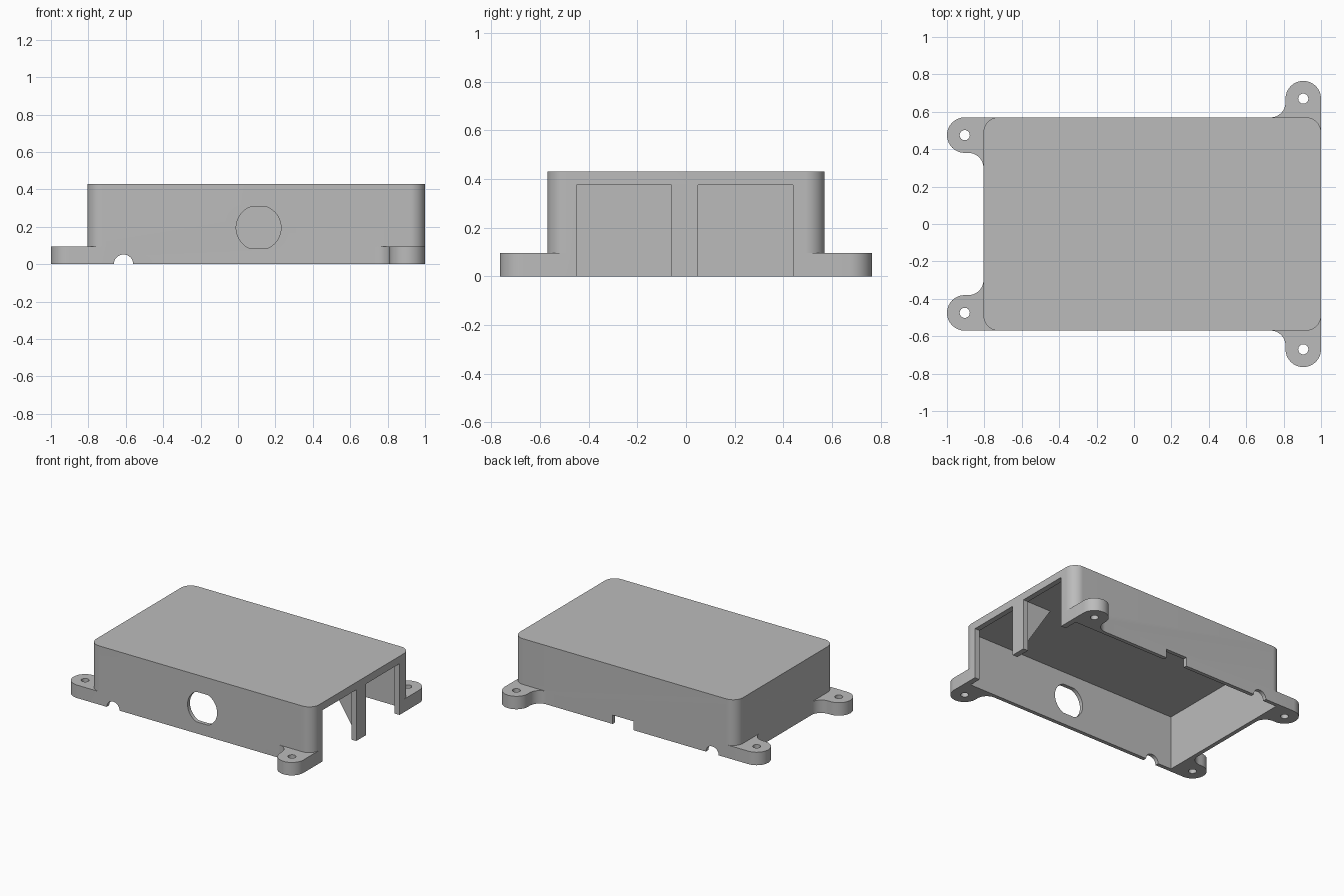
import bpy, bmesh
from math import sin, cos, radians

cube = bpy.data.objects.get("Cube")
if cube:
    bpy.data.objects.remove(cube, do_unlink=True)

grey = bpy.data.materials.new("plain_grey")
grey.use_nodes = True
grey.diffuse_color = (0.5, 0.5, 0.5, 1)
grey.node_tree.nodes["Principled BSDF"].inputs["Base Color"].default_value = (0.5, 0.5, 0.5, 1)


def arc(cx, cy, r, start, end, steps=16):
    angles = [radians(start + (end - start) * i / steps) for i in range(steps + 1)]
    return [(cx + r * cos(a), cy + r * sin(a)) for a in angles]


def circle(cx, cy, r, steps=32):
    return arc(cx, cy, r, 0, 360, steps)[:-1]


def rect(a0, a1, b0, b1):
    return [(a0, b0), (a1, b0), (a1, b1), (a0, b1)]


def prism(name, outline, lo, hi, axis="z"):
    """Extrude a flat outline along one axis."""
    place = {"x": lambda a, b, h: (h, a, b),
             "y": lambda a, b, h: (a, h, b),
             "z": lambda a, b, h: (a, b, h)}[axis]
    bm = bmesh.new()
    low = [bm.verts.new(place(a, b, lo)) for a, b in outline]
    high = [bm.verts.new(place(a, b, hi)) for a, b in outline]
    bm.faces.new(low)
    bm.faces.new(high)
    n = len(low)
    for i in range(n):
        j = (i + 1) % n
        bm.faces.new((low[i], low[j], high[j], high[i]))
    bmesh.ops.recalc_face_normals(bm, faces=bm.faces)
    mesh = bpy.data.meshes.new(name)
    bm.to_mesh(mesh)
    bm.free()
    mesh.materials.append(grey)
    obj = bpy.data.objects.new(name, mesh)
    bpy.context.collection.objects.link(obj)
    return obj


def activate(obj):
    bpy.ops.object.select_all(action="DESELECT")
    obj.select_set(True)
    bpy.context.view_layer.objects.active = obj


def combine(target, tool, operation):
    """Apply a boolean and drop the tool object."""
    mod = target.modifiers.new(operation.lower(), "BOOLEAN")
    mod.operation = operation
    mod.solver = "EXACT"
    mod.object = tool
    activate(target)
    bpy.ops.object.modifier_apply(modifier=mod.name)
    bpy.data.objects.remove(tool, do_unlink=True)


LEFT, RIGHT, SIDE, TOP = -0.805, 1.0, 0.57, 0.43
R, LUG_R, LUG_TOP = 0.08, 0.095, 0.095

# Rounded outer block
outline = (arc(RIGHT - R, SIDE - R, R, 0, 90) + arc(LEFT + R, SIDE - R, R, 90, 180)
           + arc(LEFT + R, R - SIDE, R, 180, 270) + arc(RIGHT - R, R - SIDE, R, 270, 360))
enclosure = prism("enclosure", outline, 0, TOP)

# Mounting lugs, with a rounded tip and a concave fillet into the wall
end_x, end_y = LEFT - 0.1, SIDE - LUG_R
side_x, side_y = RIGHT - LUG_R, 0.67
end_lug = (arc(end_x, end_y, LUG_R, 90, 270)
           + arc(LEFT - R, end_y - LUG_R - R, R, 90, 0)
           + [(LEFT + 0.1, end_y - LUG_R - R), (LEFT + 0.1, SIDE)])
side_lug = (arc(side_x, side_y, LUG_R, 0, 180)
            + arc(side_x - LUG_R - R, SIDE + R, R, 0, -90)
            + [(side_x - LUG_R - R, SIDE - 0.1), (RIGHT, SIDE - 0.1)])
for s in (-1, 1):
    for shape in (end_lug, side_lug):
        lug = prism("lug", [(x, s * y) for x, y in shape], 0, LUG_TOP)
        combine(enclosure, lug, "UNION")

# Hollow interior, open underneath
combine(enclosure, prism("cavity", rect(LEFT + 0.03, 0.96, -0.542, 0.542), -0.1, 0.397), "DIFFERENCE")

# Screw holes
for s in (-1, 1):
    for x, y in ((end_x, end_y), (side_x, side_y)):
        combine(enclosure, prism("screw_hole", circle(x, s * y, 0.027), -0.1, 0.2), "DIFFERENCE")

# Two connector openings in the end wall
for y0, y1 in ((-0.45, -0.06), (0.05, 0.44)):
    combine(enclosure, prism("opening", rect(y0, y1, -0.1, 0.375), 0.9, 1.1, "x"), "DIFFERENCE")

# Front hole with flat top and bottom
flat_hole = [(x, min(max(z, 0.085), 0.305)) for x, z in circle(0.11, 0.195, 0.12, 48)]
combine(enclosure, prism("front_hole", flat_hole, -0.7, -0.45, "y"), "DIFFERENCE")

# Cable arch through both long walls, and a notch in the back wall
combine(enclosure, prism("cable_arch", circle(-0.612, 0, 0.052), -0.9, 0.9, "y"), "DIFFERENCE")
combine(enclosure, prism("back_notch", rect(0.025, 0.195, -0.1, 0.065), 0.45, 0.7, "y"), "DIFFERENCE")

# Triangular brace behind the pillar between the openings
brace = prism("pillar_brace", [(0.965, 0.05), (0.965, 0.4), (0.74, 0.4)], -0.03, 0.02, "y")

for obj in (enclosure, brace):
    activate(obj)
    bpy.ops.object.shade_smooth_by_angle(angle=radians(30))
